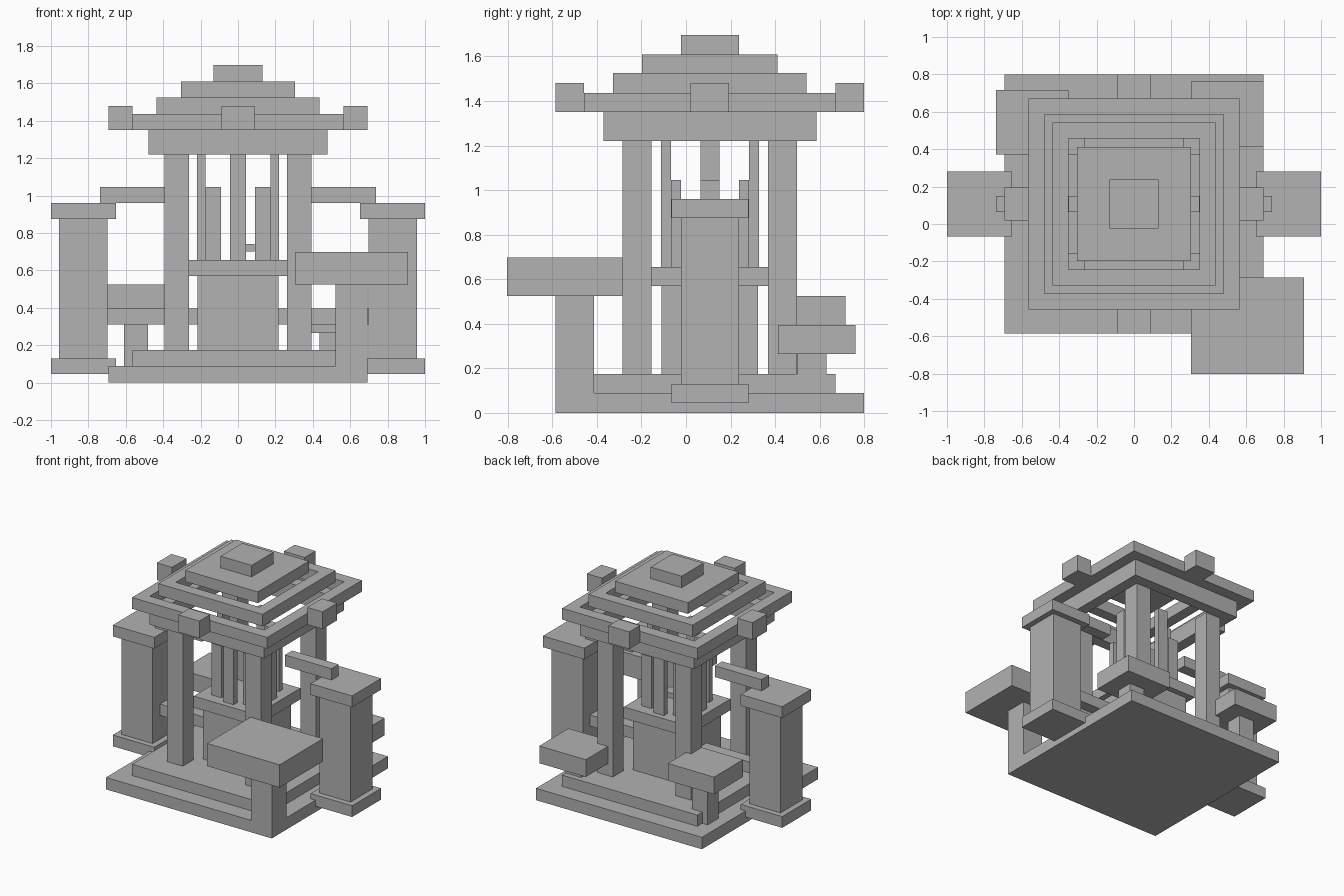
import bpy
import bmesh

cube = bpy.data.objects.get("Cube")
if cube:
    bpy.data.objects.remove(cube, do_unlink=True)

CY = 0.107  # the shrine's own centre along y

# One stone colour for everything
stone = bpy.data.materials.new("grey_stone")
stone.use_nodes = True
COLOUR = (0.445, 0.445, 0.445, 1.0)
stone.diffuse_color = COLOUR
stone.node_tree.nodes["Principled BSDF"].inputs["Base Color"].default_value = COLOUR


def finish(name, bm):
    bmesh.ops.recalc_face_normals(bm, faces=bm.faces[:])
    mesh = bpy.data.meshes.new(name)
    bm.to_mesh(mesh)
    bm.free()
    mesh.materials.append(stone)
    obj = bpy.data.objects.new(name, mesh)
    bpy.context.scene.collection.objects.link(obj)
    return obj


def box(name, x, y, z):
    """Block from (low, high) ranges; y is measured from the shrine centre."""
    bm = bmesh.new()
    bmesh.ops.create_cube(bm, size=1.0)
    for v in bm.verts:
        v.co = [sum(r) / 2 + c * (r[1] - r[0]) for c, r in zip(v.co, (x, y, z))]
        v.co.y += CY
    return finish(name, bm)


def centred(name, hx, hy, z):
    return box(name, (-hx, hx), (-hy, hy), z)


def frame(name, outer, inner, z):
    """Open square ring."""
    bm = bmesh.new()
    profile = [(outer, z[0]), (outer, z[1]), (inner, z[1]), (inner, z[0])]
    rings = [[bm.verts.new((sx * r, sy * r + CY, h)) for r, h in profile]
             for sx, sy in ((1, 1), (-1, 1), (-1, -1), (1, -1))]
    for i in range(4):
        a, b = rings[i], rings[(i + 1) % 4]
        for j in range(4):
            k = (j + 1) % 4
            bm.faces.new((a[j], a[k], b[k], b[j]))
    return finish(name, bm)


def span(sign, low, high):
    """Range mirrored to the given side."""
    return (low, high) if sign > 0 else (-high, -low)


SIDES = ((1, "left"), (-1, "right"))
ENDS = ((1, "back"), (-1, "front"))

# Stepped base
centred("base_plinth", 0.693, 0.693, (0, 0.09))
centred("base_step", 0.565, 0.565, (0.09, 0.175))

# Central pedestal and its slab
centred("pedestal", 0.217, 0.217, (0.175, 0.57))
centred("pedestal_slab", 0.262, 0.262, (0.57, 0.655))
box("floating_chip", (0.0, 0.087), (-0.043, 0.043), (0.70, 0.74))

for sx, side in SIDES:
    for sy, end in ENDS:
        # Main corner columns and short pedestal rods
        box(f"{end}_{side}_column", span(sx, 0.262, 0.392), span(sy, 0.262, 0.392), (0.175, 1.22))
        box(f"{end}_{side}_short_rod", span(sx, 0.09, 0.175), span(sy, 0.13, 0.175), (0.655, 1.045))

    # Outer pillars with foot, cap and connecting beams
    box(f"{side}_pillar_foot", span(sx, 0.653, 1.0), (-0.173, 0.173), (0.045, 0.13))
    box(f"{side}_pillar_shaft", span(sx, 0.697, 0.957), (-0.13, 0.13), (0.13, 0.875))
    box(f"{side}_pillar_cap", span(sx, 0.653, 1.0), (-0.173, 0.173), (0.875, 0.96))
    box(f"{side}_upper_arm", span(sx, 0.347, 0.737), (-0.043, 0.043), (0.96, 1.045))
    box(f"{side}_lower_beam", span(sx, 0.217, 0.697), (-0.043, 0.043), (0.31, 0.395))

    # Tall rod and roof block on each flank
    box(f"{side}_tall_rod", span(sx, 0.175, 0.22), (-0.043, 0.043), (0.655, 1.22))
    box(f"{side}_roof_block", span(sx, 0.565, 0.693), (-0.087, 0.087), (1.35, 1.48))

for sy, end in ENDS:
    box(f"{end}_tall_rod", (-0.043, 0.043), span(sy, 0.175, 0.22), (0.655, 1.22))
    box(f"{end}_roof_block", (-0.087, 0.087), span(sy, 0.565, 0.693), (1.35, 1.48))

# Tiered roof: open rings, then solid caps
frame("roof_ring_low", 0.478, 0.392, (1.22, 1.35))
frame("roof_ring_wide", 0.565, 0.478, (1.35, 1.435))
frame("roof_ring_high", 0.435, 0.35, (1.435, 1.525))
centred("roof_cap", 0.304, 0.304, (1.525, 1.61))
centred("roof_finial", 0.13, 0.13, (1.61, 1.697))

# Slab tables on posts: front left, back right, back left
box("front_table_post", (0.52, 0.693), (-0.693, -0.52), (0, 0.525))
box("front_table_top", (0.304, 0.91), (-0.91, -0.392), (0.525, 0.697))
box("back_right_table_post", (-0.61, -0.48), (0.375, 0.505), (0.09, 0.395))
box("back_right_table_top", (-0.737, -0.35), (0.265, 0.61), (0.395, 0.525))
box("back_left_table_post", (0.435, 0.565), (0.393, 0.523), (0.09, 0.265))
box("back_left_table_top", (0.304, 0.693), (0.307, 0.655), (0.265, 0.395))
